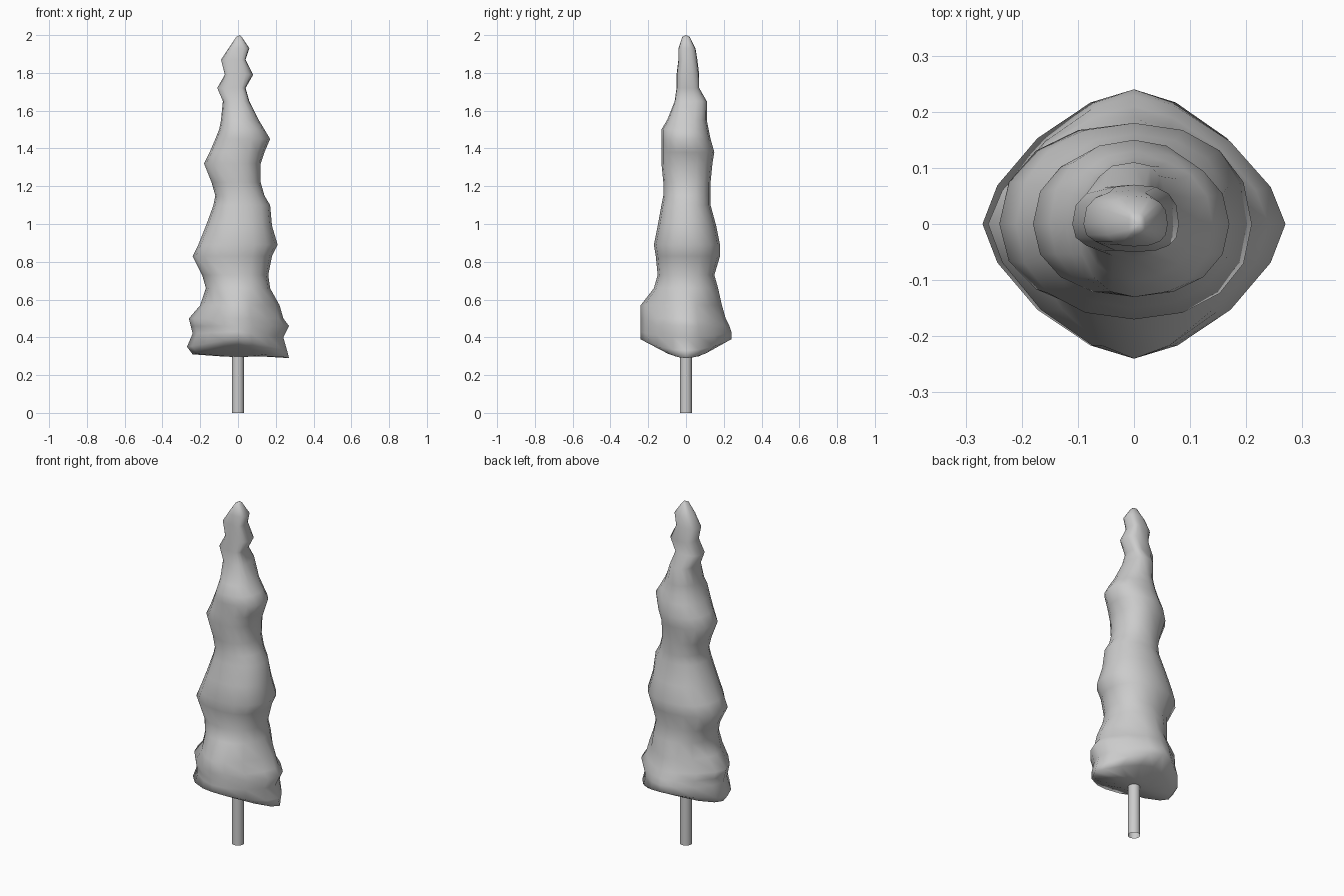
import bpy, bmesh
from math import sin, cos, pi, copysign

SEGMENTS = 16
UNIT = 0.01

if "Cube" in bpy.data.objects:
    bpy.data.objects.remove(bpy.data.objects["Cube"])

# One plain grey for the whole tree
grey = bpy.data.materials.new("light grey")
grey.use_nodes = True
grey.diffuse_color = (0.6, 0.6, 0.6, 1)
grey.node_tree.nodes["Principled BSDF"].inputs["Base Color"].default_value = grey.diffuse_color

# Foliage outline in hundredths: height, then reach to -x, +x, front, back
OUTLINE = [
    (199, 1, 2, 2, 2), (193, 5, 6, 4, 5), (187, 9, 4, 4, 6),
    (179, 7, 8, 5, 7), (172, 11, 4, 5, 7), (165, 8, 6, 6, 11),
    (155, 9, 11, 10, 11), (150, 10, 14, 13, 12), (145, 12, 17, 13, 13),
    (138, 15, 14, 13, 15), (132, 18, 12, 13, 14), (122, 14, 12, 12, 13),
    (115, 12, 14, 12, 13), (110, 13, 17, 13, 13), (99, 17, 18, 15, 16),
    (89, 21, 21, 17, 18), (83, 24, 18, 16, 18), (73, 19, 16, 15, 15),
    (66, 17, 17, 17, 17), (57, 20, 22, 24, 19), (50, 26, 24, 24, 21),
    (46, 25, 27, 24, 23),
]
# Drooping underside, with an extra lift for the front and back lobes
UNDERSIDE = [
    (42, 24, 24, 24, 24, 1), (35, 27, 26, 24, 24, 4),
    (31, 24, 27, 15, 16, 4), (30, 10, 12, 6, 7, 0),
]


def signed_power(value, power):
    return copysign(abs(value) ** power, value)


def section_power(height):
    # Boxy at the top, rounded in the middle, pinched into lobes at the skirt
    if height > 160:
        return 0.75
    return 0.92 if height > 60 else 1.3


def add_ring(bm, height, left, right, front, back, lift=0):
    power = section_power(height)
    ring = []
    for i in range(SEGMENTS):
        a = 2 * pi * i / SEGMENTS
        c, s = signed_power(cos(a), power), signed_power(sin(a), power)
        x = c * (right if c > 0 else left)
        y = s * (back if s > 0 else front)
        sag = 2 * max(c, 0) if lift else 0
        ring.append(bm.verts.new((x * UNIT, y * UNIT, (height + lift * s * s - sag) * UNIT)))
    return ring


def finish(bm, name):
    bmesh.ops.recalc_face_normals(bm, faces=bm.faces)
    mesh = bpy.data.meshes.new(name)
    bm.to_mesh(mesh)
    bm.free()
    mesh.materials.append(grey)
    obj = bpy.data.objects.new(name, mesh)
    bpy.context.collection.objects.link(obj)
    for face in mesh.polygons:
        face.use_smooth = True


# Foliage lofted through its rings
bm = bmesh.new()
rings = [add_ring(bm, *row) for row in OUTLINE + UNDERSIDE]
for upper, lower in zip(rings, rings[1:]):
    for i in range(SEGMENTS):
        j = (i + 1) % SEGMENTS
        bm.faces.new((upper[i], upper[j], lower[j], lower[i]))
for ring, point in ((rings[0], (0.01, 0, 2)), (rings[-1], (0, 0, 0.295))):
    tip = bm.verts.new(point)
    for i in range(SEGMENTS):
        bm.faces.new((ring[i], ring[(i + 1) % SEGMENTS], tip))
finish(bm, "foliage")

# Trunk, an open tube
bm = bmesh.new()
bmesh.ops.create_cone(bm, cap_ends=False, segments=12, radius1=0.033, radius2=0.032, depth=0.32)
bmesh.ops.translate(bm, verts=bm.verts, vec=(0, 0, 0.16))
finish(bm, "trunk")
